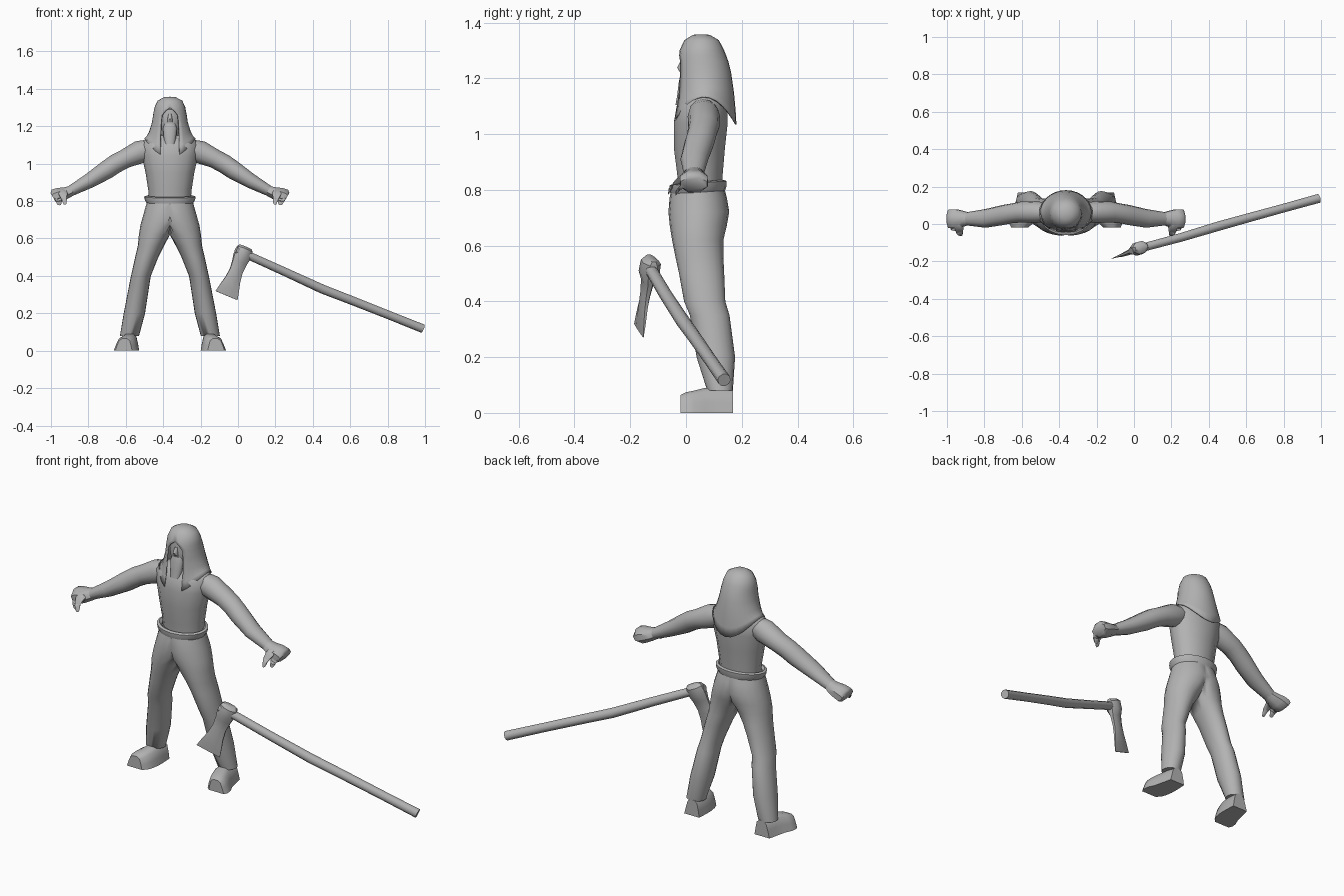
import bpy, math
from mathutils import Vector as V

if "Cube" in bpy.data.objects:
    bpy.data.objects.remove(bpy.data.objects["Cube"])

X, Y, Z = V((1, 0, 0)), V((0, 1, 0)), V((0, 0, 1))
BODY_X = -0.364

grey = bpy.data.materials.new("grey")
grey.diffuse_color = (0.45, 0.45, 0.45, 1)
grey.use_nodes = True
grey.node_tree.nodes["Principled BSDF"].inputs["Base Color"].default_value = grey.diffuse_color


def ring(c, u, v, a, b, n=14, phase=0.0, scale=1.0):
    """Ellipse of n points round c."""
    return [V(c) + u * a * scale * math.cos(phase + 2 * math.pi * i / n)
            + v * b * scale * math.sin(phase + 2 * math.pi * i / n) for i in range(n)]


def loft(name, rings, mirror=False, on_body=True, closed=True, caps=(True, True),
         keep=None, angle=50):
    """Skin a list of equal rings, with optional caps, mirroring and face filter."""
    n = len(rings[0])
    verts = [p for r in rings for p in r]
    faces = [(k * n + i, k * n + (i + 1) % n, (k + 1) * n + (i + 1) % n, (k + 1) * n + i)
             for k in range(len(rings) - 1) for i in range(n if closed else n - 1)]
    if closed and caps[0]:
        faces.append(tuple(reversed(range(n))))
    if closed and caps[1]:
        faces.append(tuple(range(len(verts) - n, len(verts))))
    if keep:
        faces = [f for f in faces if keep(sum((verts[i] for i in f), V()) / len(f))]
    me = bpy.data.meshes.new(name)
    me.from_pydata(verts, [], faces)
    me.materials.append(grey)
    ob = bpy.data.objects.new(name, me)
    bpy.context.collection.objects.link(ob)
    if on_body:
        ob.location.x = BODY_X
    bpy.ops.object.select_all(action='DESELECT')
    ob.select_set(True)
    bpy.context.view_layer.objects.active = ob
    bpy.ops.object.mode_set(mode='EDIT')
    bpy.ops.mesh.select_all(action='SELECT')
    bpy.ops.mesh.remove_doubles(threshold=.0005)
    bpy.ops.mesh.delete_loose()
    bpy.ops.mesh.select_all(action='SELECT')
    bpy.ops.mesh.normals_make_consistent(inside=False)
    bpy.ops.object.mode_set(mode='OBJECT')
    bpy.ops.object.shade_smooth_by_angle(angle=math.radians(angle))
    if mirror:
        ob.modifiers.new("mirror", 'MIRROR').use_mirror_merge = True
    return ob


def upright(name, rows, **kw):
    """Rows of (x, y, z, half width, half depth)."""
    return loft(name, [ring(r[:3], X, Y, r[3], r[4]) for r in rows], **kw)


# Torso
upright("torso", [(0, .05, .81, .112, .08), (0, .05, .86, .116, .084), (0, .048, .95, .13, .094),
                  (0, .053, 1.04, .15, .099), (0, .057, 1.10, .155, .093), (0, .06, 1.13, .135, .075),
                  (0, .06, 1.15, .06, .05)], caps=(False, False))

# Flared waistband
band = [ring((0, .043, z), X, Y, a, b, 20)
        for z, a, b in ((.79, .122, .096), (.808, .134, .102), (.827, .138, .103),
                        (.832, .126, .09), (.82, .112, .08))]
for r in band:
    for p in r:
        p.z += (p.y - .046) * .08 - .003
loft("waistband", band, caps=(False, False))

# Trousers: each half is cut on the middle plane and splits into a straight leg
leg = [(.0, .043, .80, .122, .096), (.008, .044, .77, .122, .103), (.024, .046, .72, .12, .109),
       (.046, .044, .67, .112, .102), (.078, .042, .62, .088, .092), (.102, .048, .56, .07, .086),
       (.124, .056, .50, .062, .081), (.155, .067, .40, .053, .074), (.164, .085, .35, .054, .071),
       (.19, .107, .20, .057, .069), (.216, .122, .08, .051, .046)]
leg_rings = [ring(r[:3], X, Y, r[3], r[4], 20) for r in leg]
for r in leg_rings:
    for p in r:
        p.x = max(p.x, 0)
loft("trouser_leg", leg_rings, mirror=True, caps=(False, True),
     keep=lambda c: c.x > .0005, angle=70)

# Shoes: flat sole, sloped sides, toes turned out
profile = [(-1, 0), (1, 0), (.78, .45), (.55, .85), (.2, 1), (-.4, 1), (-.7, .85), (-.88, .4)]
shoe = [(.168, .212, .045, .085), (.12, .216, .052, .09), (.07, .222, .058, .09),
        (.03, .234, .064, .08), (0, .241, .06, .074), (-.02, .247, .045, .064)]
loft("shoe", [[V((x + w * px, y, h * pz)) for px, pz in profile] for y, x, w, h in shoe],
     mirror=True, angle=40)

# Arms with broad closed hands
slope = math.radians(30)
up = V((math.sin(slope), 0, math.cos(slope)))
arm = [(.115, .062, 1.078, .052, .055), (.155, .064, 1.064, .058, .063), (.24, .064, 1.026, .056, .051),
       (.29, .057, 1.0, .053, .051), (.337, .048, .968, .054, .05), (.43, .03, .909, .05, .04),
       (.525, .028, .857, .036, .029)]
loft("arm", [ring(r[:3], Y, up, r[3], r[4], 12) for r in arm], mirror=True, caps=(False, False))
hand = [(.515, .028, .861, .034, .029), (.545, .028, .848, .046, .034), (.585, .028, .836, .057, .043),
        (.612, .028, .826, .058, .045), (.625, .028, .82, .055, .03)]
loft("hand", [ring(r[:3], Y, up, r[3] * .87, r[4] * .9, 8, math.pi / 8, 1.08) for r in hand],
     mirror=True, caps=(False, True))
# Thumb and first finger curl forward and down
loft("thumb", [ring(c, X, V((0, .6, .8)), r, r * 1.2, 8) for c, r in
               (((.568, .0, .845), .024), ((.572, -.026, .84), .024),
                ((.568, -.05, .82), .017), ((.562, -.058, .79), .01))], mirror=True, caps=(False, True))
loft("finger", [ring(c, X, V((0, .6, .8)), r, r, 8) for c, r in
                (((.6, .0, .82), .022), ((.598, -.025, .812), .02), ((.592, -.03, .788), .013))],
     mirror=True, caps=(False, True))

# Face (front of the head only), nose and beard
upright("face", [(0, .06, 1.14, .045, .05), (0, .05, 1.18, .06, .063), (0, .055, 1.24, .072, .073),
                 (0, .06, 1.29, .068, .072)], caps=(False, False), keep=lambda c: c.y < .03)
upright("nose", [(0, -.01, 1.265, .008, .008), (0, -.018, 1.238, .013, .014),
                 (0, -.012, 1.222, .015, .01)])
upright("beard", [(0, -.004, 1.215, .028, .014), (0, -.006, 1.19, .037, .02),
                  (0, -.01, 1.14, .033, .022), (0, -.02, 1.105, .026, .018)])

# Hood: open at the face, long at the back, with two front points
hood_rows = [(1.358, .0002, .055, .0002, 0, 0), (1.356, .03, .055, .03, 0, 0),
             (1.337, .066, .056, .062, 0, 0), (1.3, .083, .057, .08, 0, 0),
             (1.282, .086, .058, .086, .024, 0), (1.26, .09, .06, .092, .042, 0),
             (1.22, .096, .064, .098, .047, 0), (1.17, .112, .068, .104, .05, .02),
             (1.145, .126, .068, .11, .05, .06), (1.135, .137, .065, .116, .052, .10)]
rows = []
for z, a, cy, b, gap, drop in hood_rows:
    start = math.asin(min(1, gap / a))
    row = []
    for i in range(25):
        t = start + (2 * math.pi - 2 * start) * i / 24
        row.append(V((a * math.sin(t), cy - b * math.cos(t), z - drop * math.cos(t) ** 2)))
    rows.append(row)
hood = loft("hood", rows, closed=False)
thick = hood.modifiers.new("thickness", 'SOLIDIFY')
thick.thickness = .005
thick.offset = -1

# Axe handle: a slightly bowed round shaft
grip = V((.92, .255, -.385)).normalized()
side = grip.cross(Z).normalized()
top = side.cross(grip)
shaft = [((-.012, -.145, .538), .02), ((.07, -.12, .503), .022), ((.25, -.072, .422), .023),
         ((.45, -.012, .33), .025), ((.6, .03, .272), .024), ((.8, .085, .193), .023),
         ((.988, .137, .118), .024)]
loft("axe_handle", [ring(c, side, top, r, r, 10) for c, r in shaft], on_body=False)

# Axe head: eye round the shaft, narrow neck and flared edge
down = V((-.085, -.038, -.217)).normalized()
flat = grip.cross(down).normalized()
eye = V((.026, -.13, .518))
head = [(-.04, .036, .016), (-.026, .043, .033), (.018, .045, .034), (.05, .04, .02),
        (.10, .036, .015), (.15, .043, .012), (.2, .056, .008), (.243, .066, .002)]
loft("axe_head", [ring(eye + down * t, grip, flat, a, b, 8, math.pi / 8, 1.08)
                  for t, a, b in head], on_body=False, angle=40)
